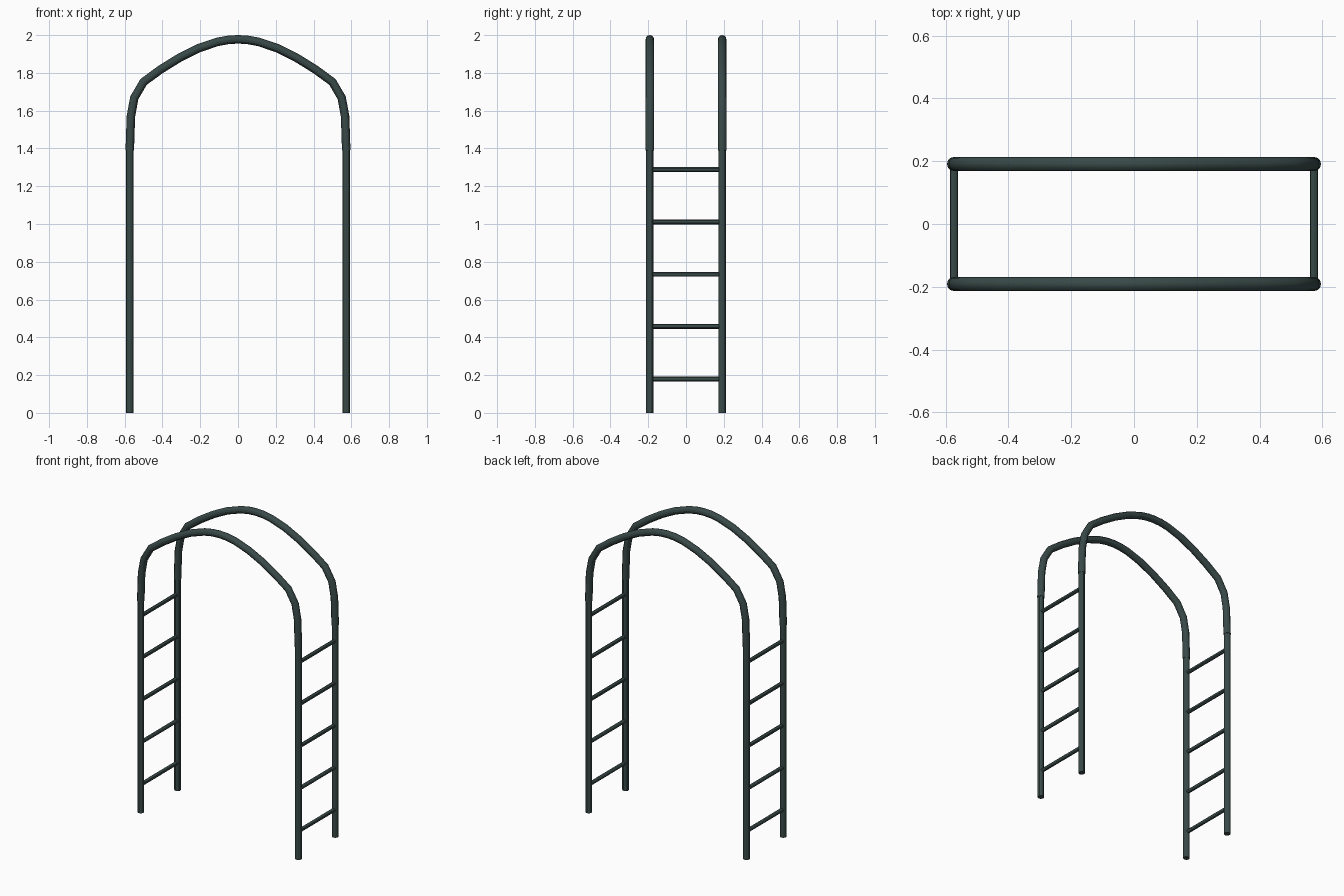
import bpy

# Remove the default object
cube = bpy.data.objects.get("Cube")
if cube:
    bpy.data.objects.remove(cube, do_unlink=True)

# Dark green painted metal
paint = bpy.data.materials.new("dark green metal")
paint.use_nodes = True
colour = (0.04, 0.068, 0.064, 1)
paint.diffuse_color = colour
paint.node_tree.nodes["Principled BSDF"].inputs["Base Color"].default_value = colour


def tube(name, points, radius):
    """Round capped pipe along a path."""
    curve = bpy.data.curves.new(name, "CURVE")
    curve.dimensions = "3D"
    curve.bevel_depth = radius
    curve.bevel_resolution = 4
    curve.use_fill_caps = True
    path = curve.splines.new("POLY")
    path.points.add(len(points) - 1)
    for p, co in zip(path.points, points):
        p.co = (*co, 1)
    curve.materials.append(paint)
    obj = bpy.data.objects.new(name, curve)
    bpy.context.collection.objects.link(obj)
    bpy.ops.object.select_all(action="DESELECT")
    obj.select_set(True)
    bpy.context.view_layer.objects.active = obj
    bpy.ops.object.convert(target="MESH")
    bpy.ops.object.shade_smooth_by_angle()
    return obj


POST_X, POST_Y, POST_TOP = 0.573, 0.191, 1.39

# Half profile of the arch, from the post joint to just before the crown
half = [(POST_X, POST_TOP), (0.567, 1.57), (0.549, 1.668), (0.5, 1.752),
        (0.41, 1.818), (0.31, 1.88), (0.21, 1.93), (0.11, 1.964), (0.05, 1.975)]
profile = [(-x, z) for x, z in half] + [(0, 1.9775)] + half[::-1]

# Two arches standing on four posts
for depth, y in (("front", -POST_Y), ("back", POST_Y)):
    tube(depth + "_arch", [(x, y, z) for x, z in profile], 0.0225)
    for side, x in (("left", POST_X), ("right", -POST_X)):
        tube(f"{depth}_{side}_post", [(x, y, 0), (x, y, POST_TOP + 0.02)], 0.02)

# Ladder rungs joining the front and back posts
for side, x in (("left", POST_X), ("right", -POST_X)):
    for i in range(5):
        z = 0.18 + i * 0.277
        tube(f"{side}_rung_{i + 1}", [(x, -POST_Y, z), (x, POST_Y, z)], 0.0125)
